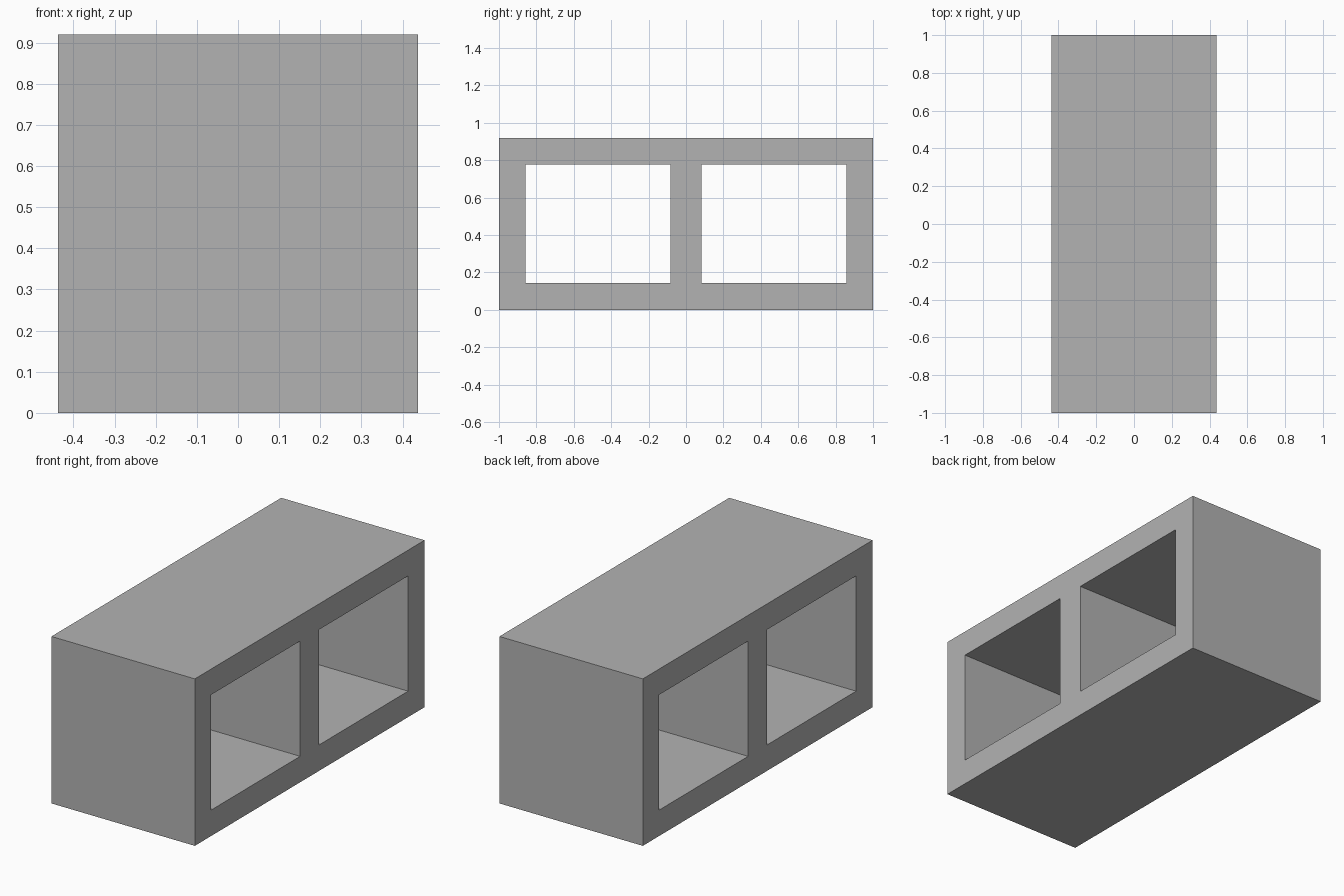
import bpy, bmesh

# Remove the default cube
cube = bpy.data.objects.get("Cube")
if cube:
    bpy.data.objects.remove(cube, do_unlink=True)

# Overall size and wall layout
HALF_WIDTH = 0.437
Y_LINES = (-1.0, -0.857, -0.083, 0.083, 0.857, 1.0)
Z_LINES = (0.0, 0.143, 0.778, 0.92)
OPENINGS = {(1, 1), (3, 1)}

# Concrete material
concrete = bpy.data.materials.new("concrete_grey")
concrete.use_nodes = True
colour = (0.45, 0.45, 0.45, 1.0)
concrete.diffuse_color = colour
concrete.node_tree.nodes["Principled BSDF"].inputs["Base Color"].default_value = colour

# Side profile: a grid of cells with the two openings left out
bm = bmesh.new()
verts = [[bm.verts.new((-HALF_WIDTH, y, z)) for z in Z_LINES] for y in Y_LINES]
for i in range(len(Y_LINES) - 1):
    for j in range(len(Z_LINES) - 1):
        if (i, j) not in OPENINGS:
            bm.faces.new((verts[i][j], verts[i + 1][j],
                          verts[i + 1][j + 1], verts[i][j + 1]))

# Extrude the profile across the width
result = bmesh.ops.extrude_face_region(bm, geom=bm.faces[:], use_keep_orig=True)
moved = [g for g in result["geom"] if isinstance(g, bmesh.types.BMVert)]
bmesh.ops.translate(bm, verts=moved, vec=(2 * HALF_WIDTH, 0, 0))

# Merge flat neighbours and face everything outward
bmesh.ops.recalc_face_normals(bm, faces=bm.faces[:])
bmesh.ops.dissolve_limit(bm, angle_limit=0.01, verts=bm.verts[:], edges=bm.edges[:])
bmesh.ops.recalc_face_normals(bm, faces=bm.faces[:])

mesh = bpy.data.meshes.new("hollow_block")
bm.to_mesh(mesh)
bm.free()
mesh.materials.append(concrete)
block = bpy.data.objects.new("hollow_block", mesh)
bpy.context.collection.objects.link(block)
